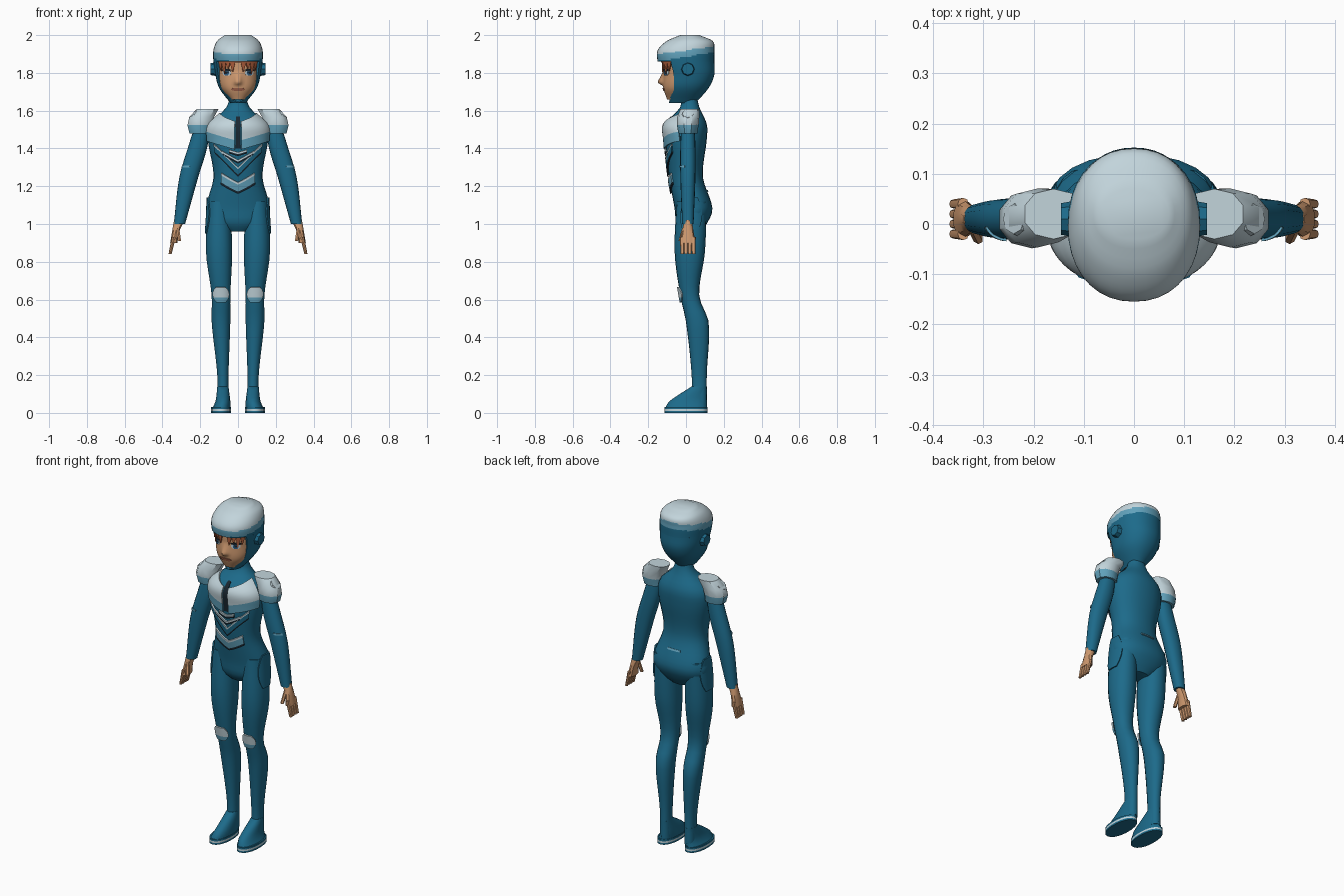
import bpy
import bmesh
from math import sin, cos, radians, sqrt, copysign
from mathutils import Vector

if "Cube" in bpy.data.objects:
    bpy.data.objects.remove(bpy.data.objects["Cube"])


def paint(name, *colour):
    material = bpy.data.materials.new(name)
    material.use_nodes = True
    material.diffuse_color = (*colour, 1)
    shader = material.node_tree.nodes["Principled BSDF"]
    shader.inputs["Base Color"].default_value = (*colour, 1)
    return material


SUIT = paint("suit_blue", .012, .145, .255)
PALE = paint("armour_pale", .54, .66, .71)
MID = paint("trim_blue", .12, .36, .5)
SKIN = paint("skin", .62, .32, .16)
HAIR = paint("hair_copper", .38, .1, .04)
DARK = paint("dark_line", .01, .02, .03)
IRIS = paint("iris_blue", .03, .12, .25)
LIPS = paint("lips", .34, .12, .07)


# Outline rules: width factor of a plate from its bottom (t = 0) to its top (t = 1)
def straight(t):
    return 1


def lens(t):
    return 1 - (2 * t - 1) ** 2 / 2


def strand(t):
    return min(1, .1 + 1.5 * t)


def face_opening(t):
    return 1 - min(.33, .57 * sqrt(t))


def finish(name, bm, materials):
    mesh = bpy.data.meshes.new(name)
    bm.to_mesh(mesh)
    bm.free()
    for material in materials:
        mesh.materials.append(material)
    mesh.shade_smooth()
    mesh.set_sharp_from_angle(angle=radians(38))
    obj = bpy.data.objects.new(name, mesh)
    bpy.context.scene.collection.objects.link(obj)
    return obj


def ring_at(rings, z):
    """Smoothly interpolated ring (half width, half depth, centre y, centre x) at height z."""
    rings = [Vector((*ring, 0, 0)[:5]) for ring in rings]
    last = len(rings) - 1
    z = min(max(z, rings[0][0]), rings[last][0])
    i = max(k for k in range(last) if rings[k][0] <= z)
    low, high = rings[i], rings[i + 1]
    span = high[0] - low[0]
    t = (z - low[0]) / span

    def slope(k):
        before, after = rings[max(k - 1, 0)], rings[min(k + 1, last)]
        return (after - before) / (after[0] - before[0]) * span

    ease = t * t * (3 - 2 * t)
    curve = low.lerp(high, ease)
    curve += slope(i) * t * (1 - t) ** 2 - slope(i + 1) * t * t * (1 - t)
    return curve[1:]


def skin_over(name, rings, colours, low=None, high=None, turn=0, spread=180, shape=straight,
              off=0, rise=0, side=1, n=16, steps=6, thick=.008):
    """Skin a profile all round, or as a plate around the angle turn (0 front, 90 outer side).
    Colours fill equal bands from the bottom up; rise lifts the plate away from the front."""
    low = rings[0][0] if low is None else low
    high = rings[-1][0] if high is None else high
    colours = colours if isinstance(colours, list) else [colours]
    palette = list(dict.fromkeys(colours))
    closed = spread == 180 and shape is straight
    bm = bmesh.new()
    rows = []
    for i in range(steps + 1):
        t = i / steps
        row = []
        for j in range(n if closed else n + 1):
            angle = radians(turn + spread * shape(t) * (2 * j / n - 1))
            z = low + (high - low) * t + rise * abs(sin(angle))
            width, depth, y, x = ring_at(rings, z)
            u, v = (copysign(abs(k) ** .92, k) for k in (sin(angle), cos(angle)))
            row.append(bm.verts.new((side * (x + (width + off) * u), y - (depth + off) * v, z)))
        rows.append(row)
    for i in range(steps):
        for j in range(n):
            k = (j + 1) % len(rows[i])
            face = bm.faces.new((rows[i][j], rows[i][k], rows[i + 1][k], rows[i + 1][j]))
            face.material_index = palette.index(colours[i * len(colours) // steps])
    if closed:
        bm.faces.new(rows[0][::-1])
        bm.faces.new(rows[-1]).material_index = palette.index(colours[-1])
    if side < 0:
        bmesh.ops.reverse_faces(bm, faces=bm.faces[:])
    obj = finish(name, bm, palette)
    if not closed:
        solid = obj.modifiers.new("thickness", 'SOLIDIFY')
        solid.thickness, solid.offset = thick, -1
        obj.modifiers.new("edges", 'EDGE_SPLIT').split_angle = radians(38)
    return obj


def disc(name, location, normal, radius, depth, colour):
    bm = bmesh.new()
    bmesh.ops.create_cone(bm, cap_ends=True, segments=8, radius1=radius,
                          radius2=radius * .85, depth=depth)
    obj = finish(name, bm, [colour])
    obj.location = location
    obj.rotation_euler = Vector(normal).to_track_quat('Z', 'Y').to_euler()


# Profiles: height, half width, half depth, centre y, centre x
TORSO = [(.96, .06, .05, .03), (1, .14, .08, .03), (1.08, .17, .1, .04), (1.25, .13, .09),
         (1.45, .16, .11), (1.53, .15, .11), (1.62, .06, .05, .02), (1.72, .04, .04, .01)]
LEG = [(.04, .03, .04, .07, .08), (.2, .03, .04, .07, .08), (.48, .05, .06, .06, .09),
       (.62, .05, .05, .02, .09), (.85, .07, .08, .02, .1), (1.12, .06, .08, .03, .1)]
ARM = [(1, .03, .03, .01, .31), (1.25, .05, .04, .01, .26),
       (1.42, .05, .04, .01, .21), (1.58, .03, .03, .01, .18)]
HAND = [(.9, .02, .04, .01, .34), (.96, .02, .03, .01, .33), (1.02, .03, .02, .01, .31)]
THUMB = [(.91, .01, .01, -.03, .31), (.98, .01, .01, -.01, .32)]
PAD = [(1.48, .06, .05, .01, .2), (1.55, .07, .06, .01, .2), (1.61, .06, .05, .02, .16)]
FOOT = [(.02, .05, .11, 0, .09), (.06, .04, .1, .01, .08), (.14, .03, .04, .07, .08)]
SOLE = [(0, .05, .11, 0, .09), (.03, .05, .11, 0, .09)]
HEAD = [(1.66, .04, .04, -.06), (1.72, .09, .08, -.04), (1.8, .11, .11, -.01), (1.9, .12, .12)]
HELMET = [(1.64, .04, .07, -.02), (1.72, .1, .12), (1.79, .12, .14, .01), (1.86, .13, .15),
          (1.92, .13, .15), (1.97, .11, .12, .02), (2, .07, .05, .02)]
BRIM = HELMET[3][0]

# Body, and head with the nose drawn out of the face
skin_over("torso", TORSO, SUIT, n=24, steps=30)
head = skin_over("head", HEAD, SKIN, n=48, steps=30)
for vert in head.data.vertices:
    across, up = abs(vert.co.x) / .025, vert.co.z - 1.75
    reach = abs(up) / (.06 if up > 0 else .02)
    if vert.co.y < 0:
        vert.co.y -= .03 * max(0, 1 - across) * max(0, 1 - reach)
skin_over("mouth", HEAD, LIPS, low=1.705, high=1.72, spread=23, shape=lens, off=.004)

# Helmet: shell open at the face, closed dome with slanting colour bands
skin_over("helmet_shell", HELMET, SUIT, high=BRIM, turn=180, shape=face_opening,
          n=28, steps=14, thick=.012)
dome = skin_over("helmet_dome", HELMET, [SUIT, MID, PALE], low=BRIM, n=36, steps=18)
for face in dome.data.polygons:
    above = face.center.z - 1.92 - .15 * face.center.y
    face.material_index = 2 if above > 0 else 1 if above > -.035 else 0

# Hair fringe under the brim
skin_over("fringe_band", HELMET, HAIR, low=1.855, high=1.88, spread=50, off=-.018)
for i in (-4, -3, -2, -1, 1, 2, 3, 4):
    drop = .03 + .02 * (i % 2) + .005 * abs(i)
    skin_over("fringe_strand", HEAD, HAIR, low=BRIM - drop, high=BRIM + .02,
              turn=12 * i, spread=6, shape=strand, off=.009, n=4)

# Abdomen chevrons, chest seam and lower back mark
for low, tall, rise, spread, bands in (
        (1.36, .02, .05, 16, [DARK, PALE]),
        (1.32, .02, .09, 30, [DARK, PALE]),
        (1.25, .05, .16, 50, [DARK, SUIT, SUIT, SUIT, PALE]),
        (1.16, .06, .08, 38, [DARK, MID, MID, MID, PALE])):
    skin_over("belly_chevron", TORSO, bands, low=low, high=low + tall, spread=spread,
              off=.009, rise=rise, steps=10)
skin_over("chest_seam", TORSO, DARK, low=1.4, high=1.57, spread=4, off=.004, n=4)
skin_over("back_mark", TORSO, MID, low=1.17, high=1.18, turn=180, spread=14, off=.006, n=4)

for prefix, side in (("left_", 1), ("right_", -1)):
    def part(name, rings, colours, **options):
        skin_over(prefix + name, rings, colours, side=side, **options)

    # Limbs, hands and shoes
    part("leg", LEG, SUIT, n=18, steps=24)
    part("arm", ARM, SUIT, steps=14)
    part("shoe", FOOT, SUIT, n=18)
    part("sole", SOLE, [SUIT, PALE, SUIT], n=18, steps=3, off=.003)
    part("palm", HAND, SKIN, n=10)
    part("thumb", THUMB, SKIN, n=6, steps=2)
    for i in range(4):
        y = .02 * i - .02
        finger = [(.84, .008, .009, y, .36), (.93, .011, .012, y, .34)]
        part("finger", finger, SKIN, n=8, steps=2)

    # Armour plates
    part("shoulder_pad", PAD, [MID, PALE, PALE], n=10, steps=3)
    disc(prefix + "shoulder_disc", (side * .235, .01, 1.58), (side * .7, 0, .7), .035, .014, PALE)
    part("chest_plate", TORSO, [MID, PALE, PALE], low=1.39, high=1.54,
         turn=40, spread=35, off=.012, rise=.05, steps=9)
    part("knee_pad", LEG, [MID, PALE, PALE], low=.585, high=.665, spread=46, shape=lens, off=.01)
    part("hip_plate", LEG, SUIT, low=.95, high=1.14, turn=90, spread=40, shape=lens, off=.006)
    part("arm_stripe", ARM, MID, low=1.3, high=1.31, turn=40, spread=30, off=.004)

    # Helmet ear disc, eye and brow
    disc(prefix + "ear_disc", (side * .13, .01, 1.82), (side, 0, 0), .037, .03, SUIT)
    eye = {"turn": 31, "shape": lens}
    part("eye_white", HEAD, PALE, low=1.785, high=1.815, spread=14, off=.003, **eye)
    part("iris", HEAD, IRIS, low=1.785, high=1.815, spread=8, off=.005, **eye)
    part("pupil", HEAD, DARK, low=1.795, high=1.807, spread=4, off=.006, **eye)
    part("lash", HEAD, DARK, low=1.81, high=1.82, spread=15, off=.007, **eye)
    part("brow", HEAD, HAIR, low=1.835, high=1.843, spread=14, off=.005, **eye)
